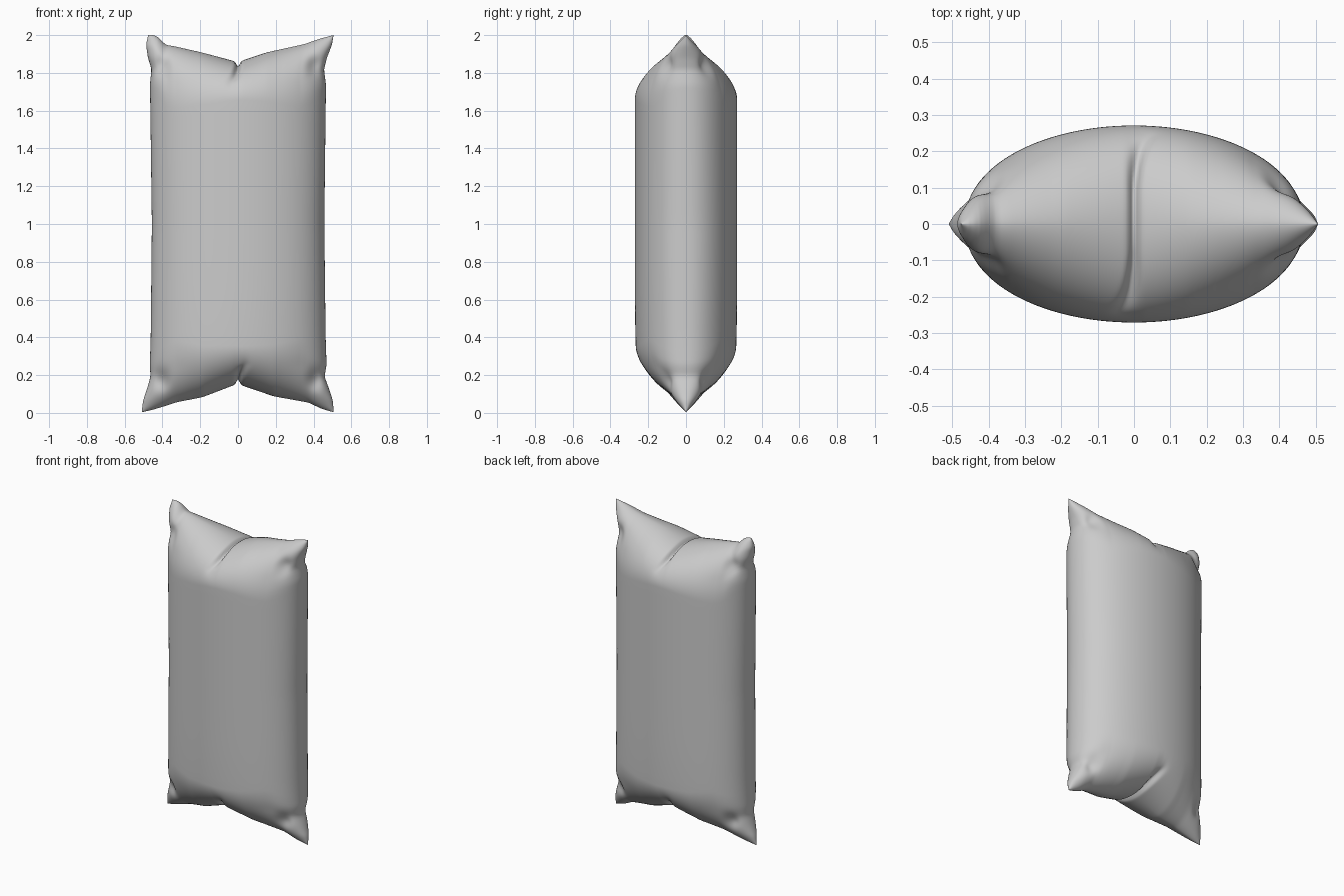
import bpy, bmesh
from math import sin, cos, pi, exp, copysign

if "Cube" in bpy.data.objects:
    bpy.data.objects.remove(bpy.data.objects["Cube"])


def curve(points, x):
    """Smoothed interpolation through a short profile."""
    def lin(q):
        if q <= points[0][0]:
            return points[0][1]
        for (x0, y0), (x1, y1) in zip(points, points[1:]):
            if q <= x1:
                return y0 + (y1 - y0) * (q - x0) / (x1 - x0)
        return points[-1][1]
    return (lin(x - .012) + 2 * lin(x) + lin(x + .012)) / 4


# Seam heights across the width
TOP = [(-.50, 2.0), (-.47, 2.003), (-.44, 1.99), (-.40, 1.948), (-.36, 1.942),
       (-.2, 1.907), (-.02, 1.862), (0, 1.852), (.02, 1.864), (.16, 1.908),
       (.3, 1.938), (.36, 1.952), (.43, 1.98), (.5, 2.003)]
BOTTOM = [(-.51, -.002), (-.45, .015), (-.33, .058), (-.2, .083), (-.02, .148),
          (0, .158), (.02, .146), (.2, .088), (.3, .07), (.38, .055),
          (.44, .022), (.5, 0)]
# Half widths of the side edges over the height
LEFT = [(0, .51), (.06, .503), (.13, .48), (.19, .463), (.25, .467), (.4, .462),
        (1, .456), (1.6, .464), (1.74, .466), (1.82, .458), (1.88, .477),
        (1.95, .487), (2, .475)]
RIGHT = [(0, .506), (.06, .503), (.13, .48), (.19, .458), (.25, .469), (.4, .464),
         (1, .457), (1.6, .464), (1.74, .466), (1.82, .455), (1.88, .47),
         (1.95, .497), (2, .506)]

CAP, MID, COLS = 30, 24, 180


def height(xs, row):
    """Height and thickness factor of one grid row at a width position."""
    top, low = curve(TOP, xs), curve(BOTTOM, xs)
    r = .2 + .13 * min(1, abs(xs) / .35)
    if row <= CAP:
        p = pi / 2 * (1 - row / CAP)
        return low + r * (1 - sin(p)), cos(p)
    if row >= CAP + MID:
        p = pi / 2 * (row - CAP - MID) / CAP
        return top - r * (1 - sin(p)), cos(p)
    t = (row - CAP) / MID
    return low + r + (top - r - low - r) * t, 1


def point(col, row, side):
    a = pi / 2 * (2 * col / COLS - 1)
    s = sin(a)
    half = LEFT if s < 0 else RIGHT
    edge_z, _ = height(copysign(.5, s), row)
    width = .46 + (curve(half, edge_z) - .46) * abs(s) ** 3
    x = width * s
    z, thick = height(.49 * s, row)
    y = .271 * max(0, cos(a)) ** .92 * thick ** (1 + .15 * min(1, abs(s) * 2))
    # Gentle narrowing towards the base
    y *= 1 - .05 * exp(-(z / .35) ** 2)
    # Central fold across both ends, drifting sideways on the faces
    up = 1 if z > 1 else -1
    drop = (1.85 - z) if up > 0 else (z - .155)
    drift = side * up * .035 * min(1, max(0, drop) / .1) ** 1.5
    spread = .010 + .15 * max(0, min(drop, .2))
    fold = exp(-((x - drift) / spread) ** 2)
    fade = exp(-(max(0, drop) / .085) ** 2)
    z -= up * .024 * fold * fade
    y -= .014 * fold * fade * min(1, y / .1)
    # Pinch behind each corner ear
    ez = (1.84 - z) if up > 0 else (z - .17)
    y *= 1 - .25 * exp(-((abs(x) - .41) / .04) ** 2 - (ez / .05) ** 2)
    return x, side * y, z


# Inflated bag: two curved panels welded along their rim
bm = bmesh.new()
rows = 2 * CAP + MID
for side in (-1, 1):
    grid = [[bm.verts.new(point(c, r, side)) for c in range(COLS + 1)]
            for r in range(rows + 1)]
    for r in range(rows):
        for c in range(COLS):
            quad = [grid[r][c], grid[r][c + 1], grid[r + 1][c + 1], grid[r + 1][c]]
            bm.faces.new(quad if side < 0 else quad[::-1])
bmesh.ops.remove_doubles(bm, verts=bm.verts, dist=1e-5)
bmesh.ops.recalc_face_normals(bm, faces=bm.faces)
for f in bm.faces:
    f.smooth = True
mesh = bpy.data.meshes.new("pillow_bag")
bm.to_mesh(mesh)
bm.free()
bag = bpy.data.objects.new("pillow_bag", mesh)
bpy.context.collection.objects.link(bag)
